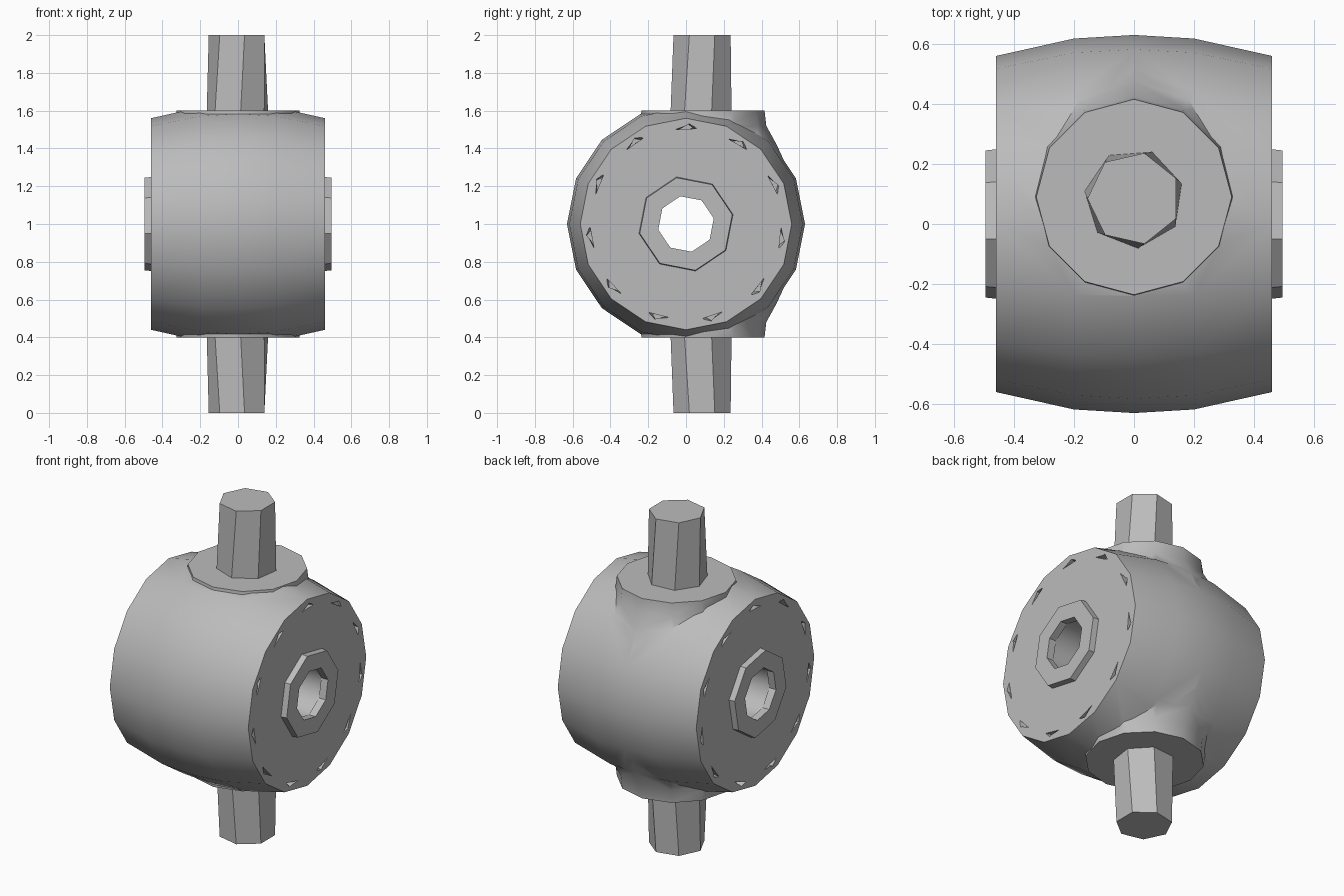
import bpy, bmesh, math
from mathutils import Matrix, Vector

old = bpy.data.objects.get("Cube")
if old:
    bpy.data.objects.remove(old, do_unlink=True)

grey = bpy.data.materials.new("plain grey")
grey.use_nodes = True
grey.diffuse_color = (0.5, 0.5, 0.5, 1)
grey.node_tree.nodes["Principled BSDF"].inputs["Base Color"].default_value = (0.5, 0.5, 0.5, 1)

ALONG_X = Matrix.Rotation(math.pi / 2, 4, 'Y')
CENTRE = Matrix.Translation((0, 0, 1))


def finish(name, bm, matrix):
    bm.transform(matrix)
    bmesh.ops.recalc_face_normals(bm, faces=bm.faces)
    mesh = bpy.data.meshes.new(name)
    bm.to_mesh(mesh)
    bm.free()
    mesh.materials.append(grey)
    obj = bpy.data.objects.new(name, mesh)
    bpy.context.collection.objects.link(obj)
    return obj


def lathe(name, profile, sides, matrix, closed=False, turn=0.0, twist=0.0):
    """Revolve (radius, height) points; closed makes a ring, else the ends are capped."""
    bm = bmesh.new()
    rings = []
    for i, (r, h) in enumerate(profile):
        angles = [turn + twist * i + math.tau * k / sides for k in range(sides)]
        rings.append([bm.verts.new((r * math.cos(a), r * math.sin(a), h)) for a in angles])
    pairs = list(zip(rings, rings[1:]))
    if closed:
        pairs.append((rings[-1], rings[0]))
    else:
        bm.faces.new(rings[0])
        bm.faces.new(rings[-1])
    for a, b in pairs:
        for k in range(sides):
            n = (k + 1) % sides
            bm.faces.new((a[k], a[n], b[n], b[k]))
    return finish(name, bm, matrix)


def boolean(target, tool, operation):
    mod = target.modifiers.new("cut", 'BOOLEAN')
    mod.operation, mod.solver, mod.object = operation, 'EXACT', tool
    bpy.context.view_layer.objects.active = target
    bpy.ops.object.modifier_apply(modifier=mod.name)
    bpy.data.objects.remove(tool, do_unlink=True)


def smooth(obj, degrees):
    bpy.ops.object.select_all(action='DESELECT')
    obj.select_set(True)
    bpy.context.view_layer.objects.active = obj
    bpy.ops.object.shade_smooth_by_angle(angle=math.radians(degrees))


# Barrel body with its through bore
half = [(0.56, 0.46), (0.618, 0.2), (0.63, 0)]
outer = half + [(r, -h) for r, h in half[1::-1]]
body = lathe("barrel_body", [(0.153, 0.46)] + outer + [(0.153, -0.46)], 16,
             CENTRE @ ALONG_X, closed=True)

# Flared bosses above and below, set towards the back
for side in (1, -1):
    place = Matrix.Translation((0, 0.09, 1)) @ Matrix.Scale(side, 4, (0, 0, 1))
    boss = lathe("boss", [(0.45, 0.29), (0.39, 0.42), (0.335, 0.52), (0.32, 0.65)], 12, place)
    boolean(body, boss, 'UNION')

# Flat top and bottom
bm = bmesh.new()
bmesh.ops.create_cube(bm, size=1)
boolean(body, finish("trim_box", bm, CENTRE @ Matrix.Diagonal((2, 2, 1.2, 1))), 'INTERSECT')

# Small slanted notches around both end faces
bm = bmesh.new()
for side in (1, -1):
    for k in range(11):
        spin = Matrix.Rotation(math.tau * k / 11, 3, 'X')
        tri = [(-0.065, 0.5), (0.065, 0.505), (0.02, 0.53)]
        top = [bm.verts.new(spin @ Vector((side * 0.48, y, z))) for y, z in tri]
        low = [bm.verts.new(spin @ Vector((side * 0.42, y * 0.6, z))) for y, z in tri]
        bm.faces.new(top)
        bm.faces.new(low)
        for i in range(3):
            j = (i + 1) % 3
            bm.faces.new((top[i], top[j], low[j], low[i]))
boolean(body, finish("notch_cutters", bm, CENTRE), 'DIFFERENCE')
smooth(body, 30)

# Raised hub rings around the bore
for name, side in (("left_hub", 1), ("right_hub", -1)):
    ring = [(0.15, 0.45), (0.255, 0.45), (0.25, 0.495), (0.15, 0.495)]
    lathe(name, ring, 8, CENTRE @ Matrix.Scale(side, 4, (1, 0, 0)) @ ALONG_X,
          closed=True, turn=0.2)

# Tapered seven-sided pins
for name, side in (("upper_pin", 1), ("lower_pin", -1)):
    place = Matrix.Translation((0, 0.085, 1)) @ Matrix.Scale(side, 4, (0, 0, 1))
    lathe(name, [(0.168, 0.57), (0.155, 1.0)], 7, place, turn=0.3, twist=0.15)
